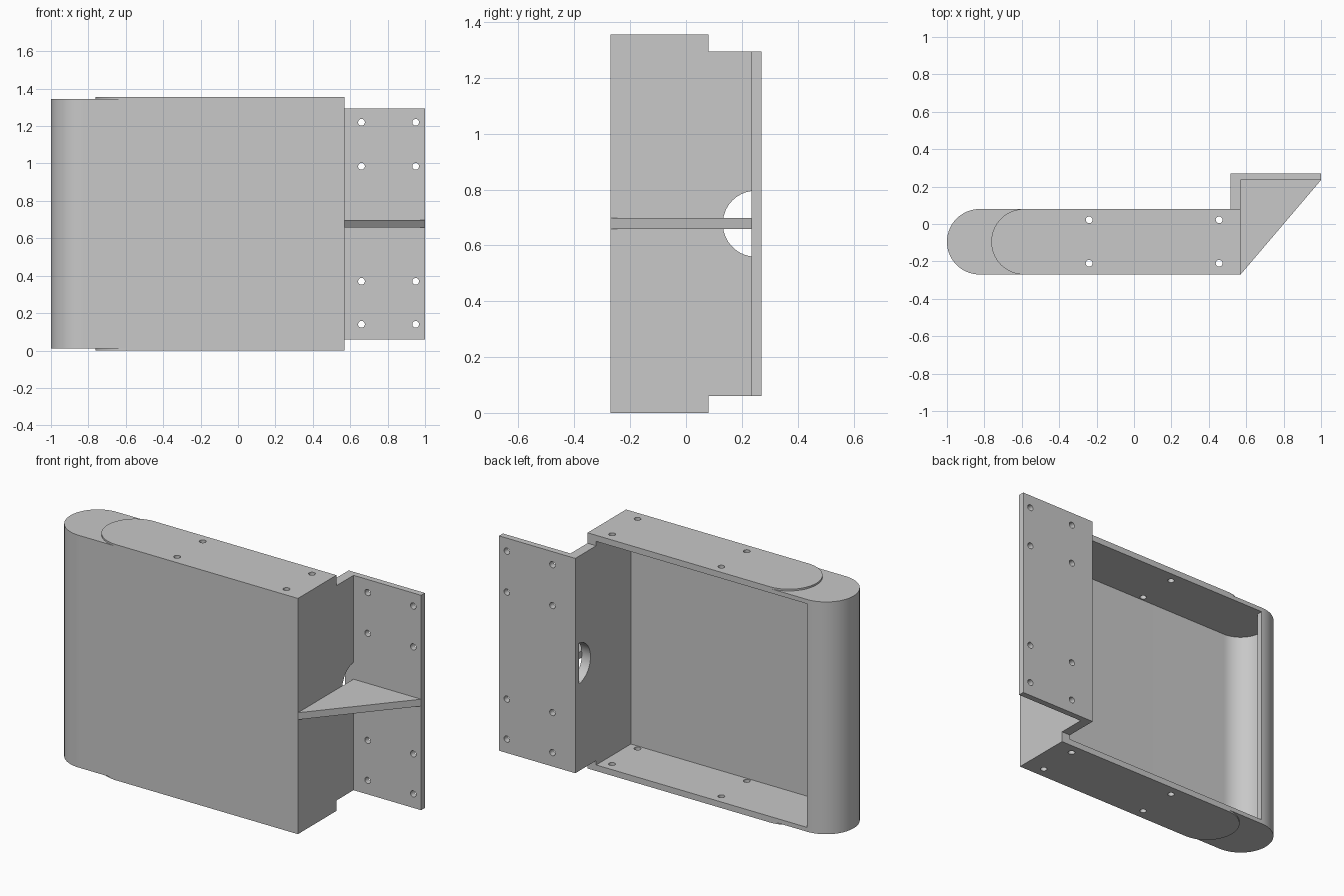
import bpy, bmesh, math

if "Cube" in bpy.data.objects:
    bpy.data.objects.remove(bpy.data.objects["Cube"])

grey = bpy.data.materials.new("plain grey")
grey.diffuse_color = (0.58, 0.58, 0.58, 1)
grey.use_nodes = True
grey.node_tree.nodes["Principled BSDF"].inputs["Base Color"].default_value = grey.diffuse_color

CY, R, T = -0.095, 0.175, 0.035      # end-curve centre, outer radius, wall thickness
BACK, FRONT, SIDE = CY + R, CY - R, 0.57
HEIGHT = 1.355


def arc(cx, cy, r, a0, a1, n=40):
    return [(cx + r * math.cos(math.radians(a0 + (a1 - a0) * i / n)),
             cy + r * math.sin(math.radians(a0 + (a1 - a0) * i / n))) for i in range(n + 1)]


def prism(name, profile, z0, z1):
    """Extrude an xy outline from z0 to z1."""
    bm = bmesh.new()
    face = bm.faces.new([bm.verts.new((x, y, z0)) for x, y in profile])
    out = bmesh.ops.extrude_face_region(bm, geom=[face])
    top = [v for v in out["geom"] if isinstance(v, bmesh.types.BMVert)]
    bmesh.ops.translate(bm, verts=top, vec=(0, 0, z1 - z0))
    bmesh.ops.recalc_face_normals(bm, faces=bm.faces)
    mesh = bpy.data.meshes.new(name)
    bm.to_mesh(mesh)
    bm.free()
    obj = bpy.data.objects.new(name, mesh)
    bpy.context.collection.objects.link(obj)
    mesh.materials.append(grey)
    return obj


def drill(name, centre, r, depth, rot=(0, 0, 0)):
    bpy.ops.mesh.primitive_cylinder_add(vertices=32, radius=r, depth=depth,
                                        location=centre, rotation=rot)
    obj = bpy.context.object
    obj.name = name
    obj.data.materials.append(grey)
    return obj


def activate(obj):
    bpy.ops.object.select_all(action='DESELECT')
    obj.select_set(True)
    bpy.context.view_layer.objects.active = obj


def cut(obj, cutters):
    for c in cutters:
        c.hide_render = True
        activate(obj)
        mod = obj.modifiers.new("cut", 'BOOLEAN')
        mod.operation, mod.solver, mod.object = 'DIFFERENCE', 'EXACT', c
        bpy.ops.object.modifier_apply(modifier=mod.name)
        bpy.data.objects.remove(c)


def plate_holes():
    return [drill("hole_cutter", (x, y, HEIGHT / 2), 0.018, 2)
            for x in (-0.24, 0.455) for y in (-0.21, 0.022)]


def rounded_outline(cx):
    return [(SIDE, FRONT), (SIDE, BACK)] + arc(cx, CY, R, 90, 270)


# Hollow housing with a rounded end and an open back
housing = prism("housing", rounded_outline(-0.825), 0.01, HEIGHT - 0.01)
pocket = prism("pocket_cutter", [(0.515, FRONT + T), (0.515, 0.2), (-0.825, 0.2)]
               + arc(-0.825, CY, R - T, 90, 270), T, HEIGHT - T)
cut(housing, [pocket] + plate_holes())

# Thin raised plates on top and bottom
plates = []
for name, z in (("top_plate", HEIGHT - 0.01), ("bottom_plate", 0)):
    plate = prism(name, rounded_outline(-0.588), z, z + 0.01)
    cut(plate, plate_holes())
    plates.append(plate)

# Angled mounting bracket: side wall extension and drilled flange
bracket = prism("mounting_bracket", [(0.515, BACK), (SIDE, BACK), (SIDE, 0.235),
                                     (1, 0.235), (1, 0.27), (0.515, 0.27)], 0.06, 1.295)
cut(bracket, [drill("hole_cutter", (x, 0.25, z), 0.018, 0.2, (math.pi / 2, 0, 0))
              for x in (0.66, 0.95) for z in (0.14, 0.37, 0.985, 1.22)])

# Half-round cable opening in the side wall, stopping at the flange
opening = prism("opening_cutter", arc(0.25, 0.6775, 0.118, 97.3, 262.7), 0.45, 0.62)
# stand the outline up so that its depth runs along x
for v in opening.data.vertices:
    x, y, z = v.co
    v.co = (z, x, y)
cut(bracket, [opening])

# Triangular stiffening rib
rib = prism("rib", [(SIDE, FRONT), (1, 0.235), (SIDE, 0.235)], 0.658, 0.698)

for obj in [housing, bracket, rib] + plates:
    activate(obj)
    bpy.ops.object.shade_smooth_by_angle(angle=math.radians(30))
